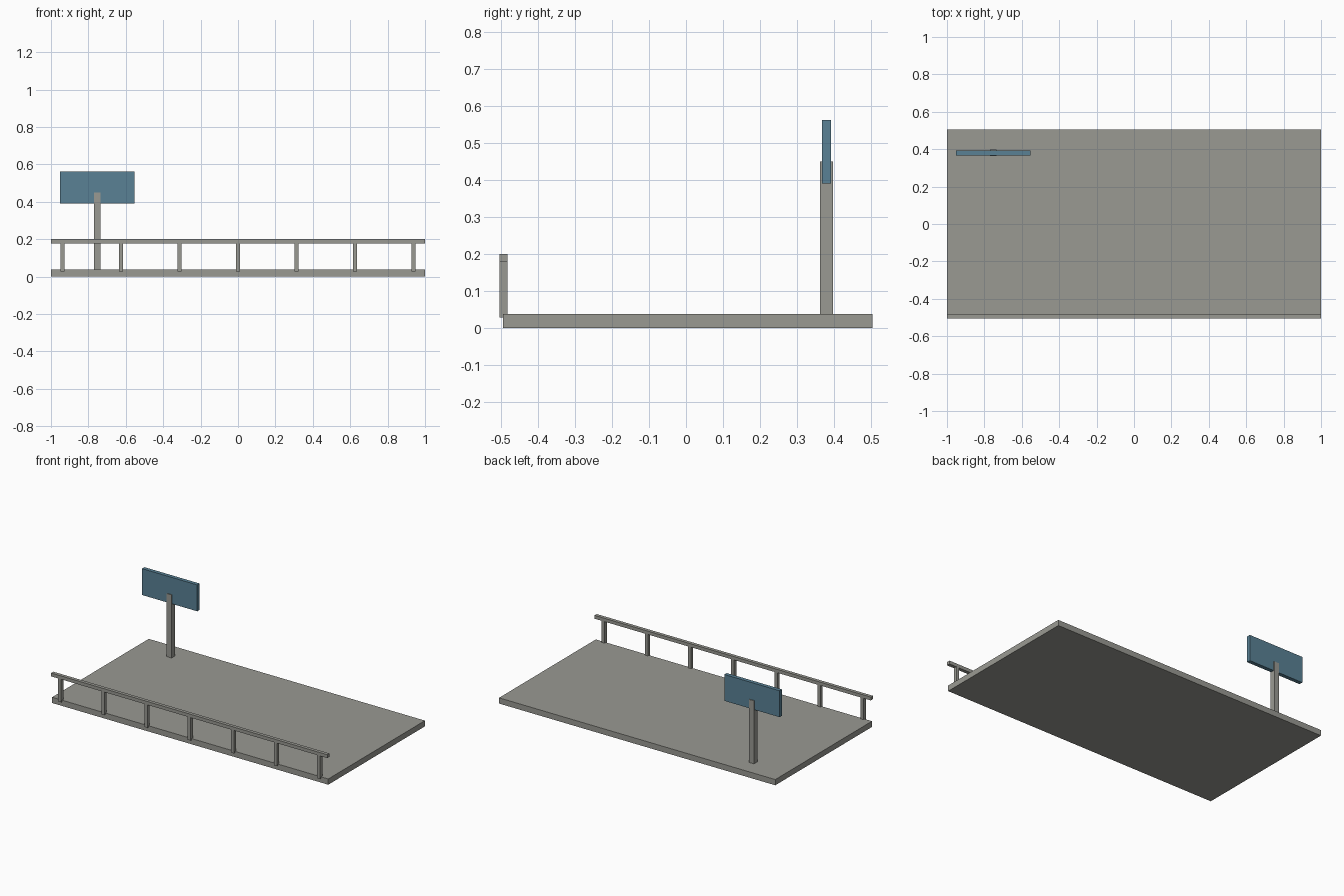
import bpy, bmesh
from mathutils import Vector

if "Cube" in bpy.data.objects:
    bpy.data.objects.remove(bpy.data.objects["Cube"])


def material(name, rgb):
    m = bpy.data.materials.new(name)
    m.diffuse_color = (*rgb, 1.0)
    m.use_nodes = True
    m.node_tree.nodes["Principled BSDF"].inputs["Base Color"].default_value = m.diffuse_color
    return m


concrete = material("concrete grey", (0.32, 0.32, 0.29))
blue = material("sign blue", (0.10, 0.22, 0.30))


def box(name, lo, hi, mat):
    """Axis-aligned box between two corners."""
    lo, hi = Vector(lo), Vector(hi)
    bm = bmesh.new()
    bmesh.ops.create_cube(bm, size=1.0)
    bmesh.ops.scale(bm, vec=hi - lo, verts=bm.verts)
    mesh = bpy.data.meshes.new(name)
    bm.to_mesh(mesh)
    bm.free()
    mesh.materials.append(mat)
    ob = bpy.data.objects.new(name, mesh)
    ob.location = (lo + hi) / 2
    bpy.context.collection.objects.link(ob)
    return ob


# Platform deck
box("deck", (-1, -0.495, 0), (1, 0.505, 0.0375), concrete)

# Railing along the front edge
RAIL_Y = (-0.505, -0.4825)
box("hand_rail", (-1, RAIL_Y[0], 0.178), (1, RAIL_Y[1], 0.20), concrete)
for i in range(7):
    x = (i - 3) * 0.3125
    box(f"rail_post_{i + 1}", (x - 0.011, RAIL_Y[0], 0.0275),
        (x + 0.011, RAIL_Y[1], 0.178), concrete)

# Sign board on its square post
SX, SY = -0.7525, 0.38
box("sign_post", (SX - 0.0175, SY - 0.0175, 0.0375),
    (SX + 0.0175, SY + 0.0175, 0.45), concrete)
box("sign_board", (SX - 0.2, SY - 0.0125, 0.39),
    (SX + 0.2, SY + 0.0125, 0.5625), blue)
